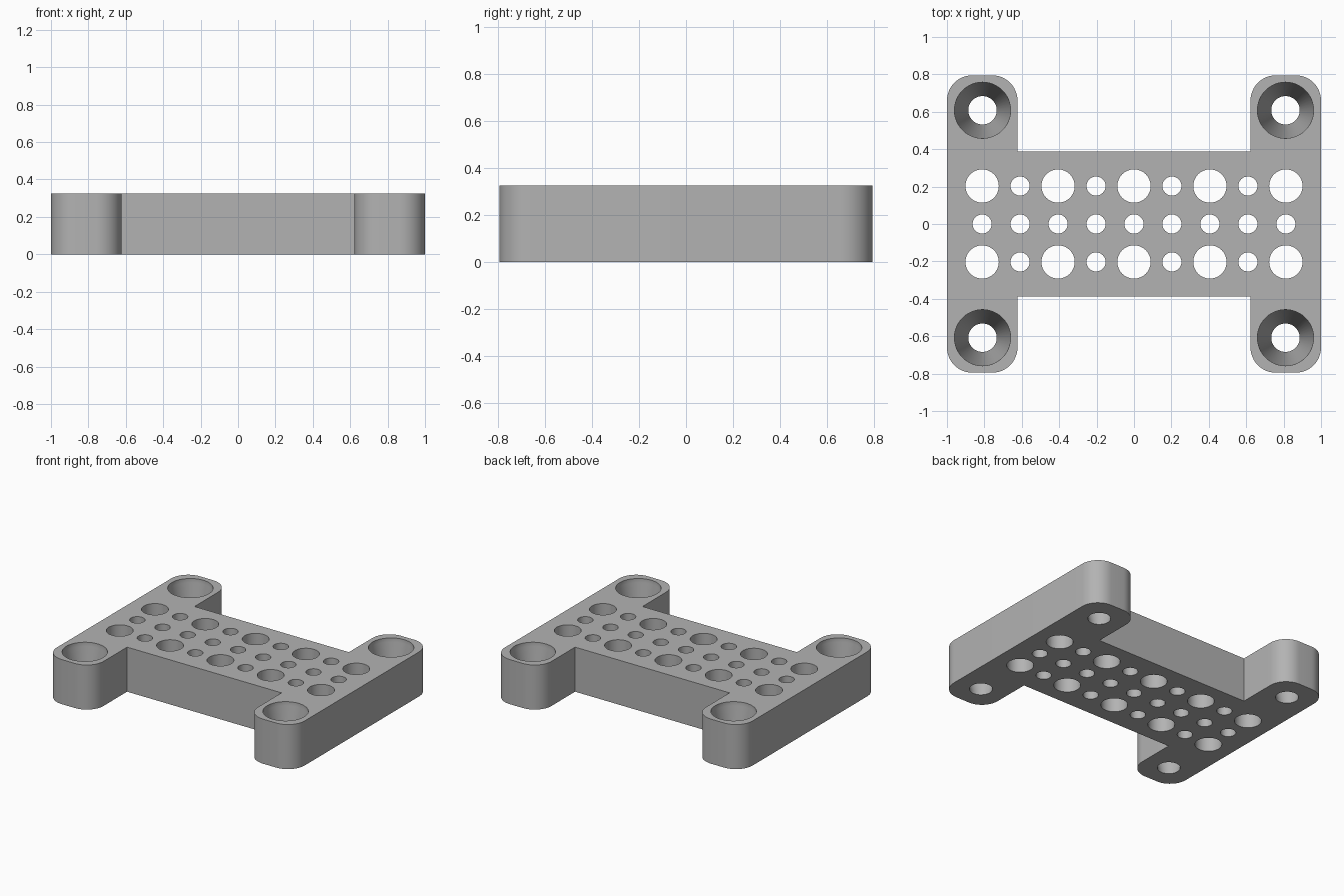
import bpy, bmesh, math
from mathutils import Vector

H = 0.325                      # plate thickness
ARM_X, ARM_Y = 0.623, 0.795    # inner edge and end of the arms
WEB_Y = 0.388                  # half depth of the middle web
R = 0.135                      # arm corner radius
PITCH = 0.203                  # hole spacing

cube = bpy.data.objects.get("Cube")
if cube:
    bpy.data.objects.remove(cube, do_unlink=True)

grey = bpy.data.materials.new("plain grey")
grey.use_nodes = True
grey.diffuse_color = (0.45, 0.45, 0.45, 1)
grey.node_tree.nodes["Principled BSDF"].inputs["Base Color"].default_value = grey.diffuse_color


def new_object(name, bm):
    bmesh.ops.recalc_face_normals(bm, faces=bm.faces)
    mesh = bpy.data.meshes.new(name)
    bm.to_mesh(mesh)
    bm.free()
    mesh.materials.append(grey)
    obj = bpy.data.objects.new(name, mesh)
    bpy.context.collection.objects.link(obj)
    return obj


def arc(cx, cy, start):
    """Quarter circle, counter-clockwise from the start angle."""
    return [(cx + R * math.cos(start + i * math.pi / 24),
             cy + R * math.sin(start + i * math.pi / 24)) for i in range(13)]


def lathe(bm, x, y, profile, sides=48):
    """Closed solid of revolution from (radius, height) pairs."""
    rings = []
    for r, z in profile:
        rings.append([bm.verts.new((x + r * math.cos(2 * math.pi * i / sides),
                                    y + r * math.sin(2 * math.pi * i / sides), z))
                      for i in range(sides)])
    for a, b in zip(rings, rings[1:]):
        for i in range(sides):
            j = (i + 1) % sides
            bm.faces.new((a[i], a[j], b[j], b[i]))
    bm.faces.new(rings[0][::-1])
    bm.faces.new(rings[-1])


# H-shaped plate: one quarter outline, mirrored round
quarter = (arc(1 - R, ARM_Y - R, 0) + arc(ARM_X + R, ARM_Y - R, math.pi / 2)
           + [(ARM_X, WEB_Y)])
half = quarter + [(-x, y) for x, y in reversed(quarter)]
outline = half + [(x, -y) for x, y in reversed(half)]
bm = bmesh.new()
base = bm.faces.new([bm.verts.new((x, y, 0)) for x, y in outline])
top = bmesh.ops.extrude_face_region(bm, geom=[base])["geom"]
bmesh.ops.translate(bm, vec=Vector((0, 0, H)),
                    verts=[v for v in top if isinstance(v, bmesh.types.BMVert)])
plate = new_object("mounting_plate", bm)

# Cutters: hole grid and tapered screw holes
bm = bmesh.new()
for col in range(-4, 5):
    for row in (-1, 0, 1):
        big = row != 0 and col % 2 == 0
        r = 0.089 if big else 0.051
        lathe(bm, col * PITCH, row * PITCH, [(r, -0.1), (r, H + 0.1)])
for sx in (-1, 1):
    for sy in (-1, 1):
        lathe(bm, sx * 0.81, sy * 0.608,
              [(0.076, -0.1), (0.076, 0.02), (0.15, H - 0.03), (0.15, H + 0.1)])
cutter = new_object("hole_cutter", bm)

cut = plate.modifiers.new("holes", 'BOOLEAN')
cut.operation = 'DIFFERENCE'
cut.solver = 'EXACT'
cut.object = cutter

# Bake the cut, drop the cutter and smooth the round walls
bpy.context.view_layer.objects.active = plate
for o in bpy.context.selected_objects:
    o.select_set(False)
plate.select_set(True)
bpy.ops.object.modifier_apply(modifier=cut.name)
bpy.data.objects.remove(cutter, do_unlink=True)
bpy.ops.object.shade_smooth_by_angle(angle=math.radians(30))
